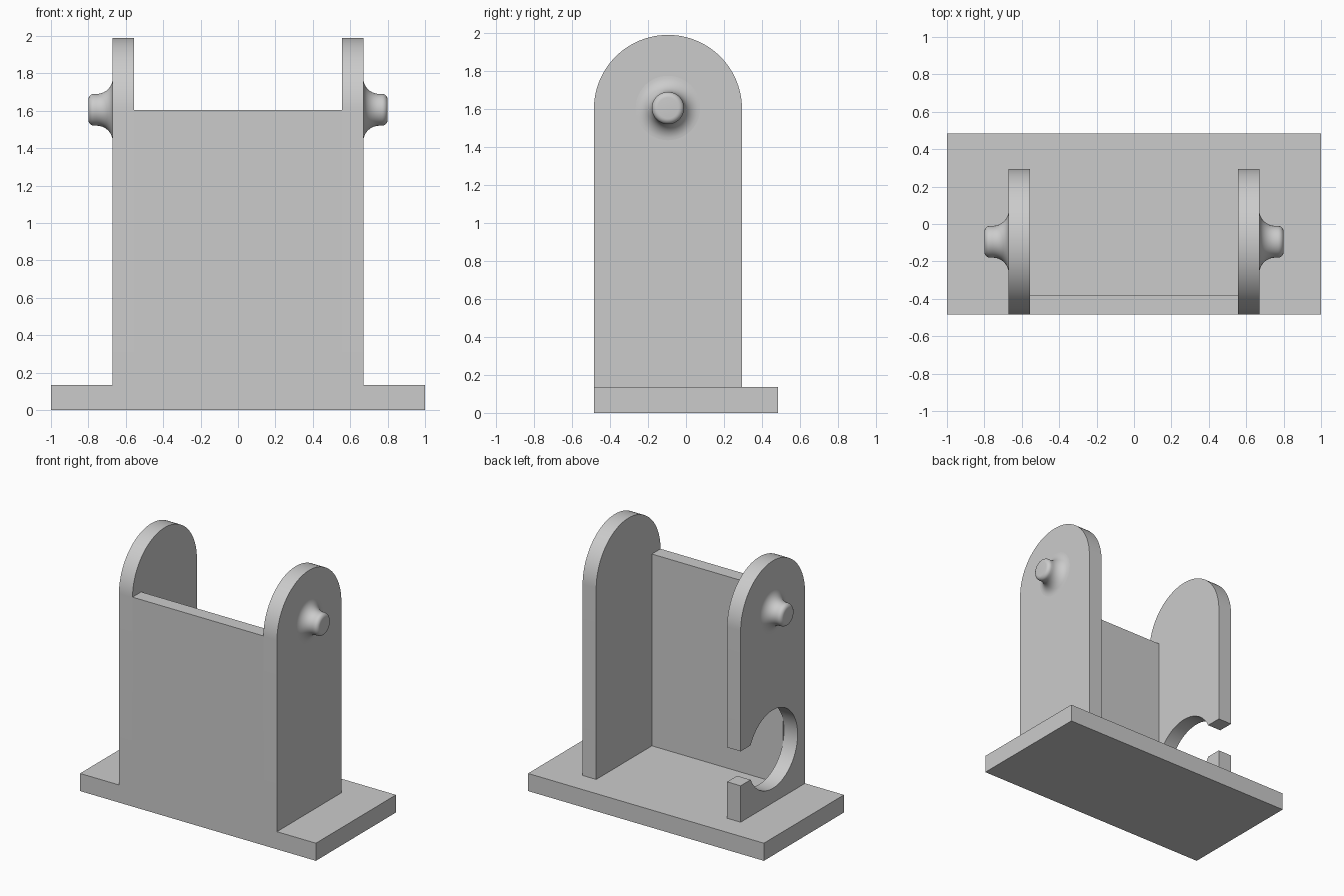
import bpy
import bmesh
from math import sin, cos, pi, asin, radians
from mathutils import Vector

cube = bpy.data.objects.get("Cube")
if cube:
    bpy.data.objects.remove(cube, do_unlink=True)

# Main dimensions
HALF_DEPTH = 0.485
BASE_TOP = 0.135
WALL_IN, WALL_OUT = 0.555, 0.67
AXIS_Y, AXIS_Z = -0.095, 1.6
ROUND = 0.39

grey = bpy.data.materials.new("plain grey")
grey.use_nodes = True
colour = (0.6, 0.6, 0.6, 1)
grey.diffuse_color = colour
grey.node_tree.nodes["Principled BSDF"].inputs["Base Color"].default_value = colour


def finish(name, bm):
    bmesh.ops.recalc_face_normals(bm, faces=bm.faces)
    mesh = bpy.data.meshes.new(name)
    bm.to_mesh(mesh)
    bm.free()
    mesh.materials.append(grey)
    obj = bpy.data.objects.new(name, mesh)
    bpy.context.collection.objects.link(obj)
    bpy.ops.object.select_all(action='DESELECT')
    obj.select_set(True)
    bpy.context.view_layer.objects.active = obj
    bpy.ops.object.shade_smooth_by_angle(angle=radians(30))
    return obj


def arc(cy, cz, r, start, end, steps):
    angles = [start + (end - start) * i / steps for i in range(steps + 1)]
    return [(cy + r * cos(a), cz + r * sin(a)) for a in angles]


def extrude_x(name, profile, x0, x1):
    """Extrude a (y, z) outline from x0 to x1."""
    bm = bmesh.new()
    face = bm.faces.new([bm.verts.new((x0, y, z)) for y, z in profile])
    new = bmesh.ops.extrude_face_region(bm, geom=[face])["geom"]
    bmesh.ops.translate(bm, vec=(x1 - x0, 0, 0),
                        verts=[v for v in new if isinstance(v, bmesh.types.BMVert)])
    return finish(name, bm)


def rect(y0, y1, z0, z1):
    return [(y0, z0), (y1, z0), (y1, z1), (y0, z1)]


def knob(name, side):
    """Flared pivot stub, revolved around the x axis."""
    fillet, edge, tip, radius = 0.085, 0.03, 0.8, 0.085
    profile = [(WALL_OUT, 0)]
    profile += arc(WALL_OUT + fillet, radius + fillet, fillet, pi, 1.5 * pi, 10)
    profile += arc(tip - edge, radius - edge, edge, pi / 2, 0, 6)
    profile += [(tip, 0)]
    bm = bmesh.new()
    verts = [bm.verts.new((side * x, AXIS_Y, AXIS_Z + 0.005 + r)) for x, r in profile]
    edges = [bm.edges.new(pair) for pair in zip(verts, verts[1:])]
    bmesh.ops.spin(bm, geom=verts + edges, cent=Vector((0, AXIS_Y, AXIS_Z + 0.005)),
                   axis=(1, 0, 0), angle=2 * pi, steps=48)
    bmesh.ops.remove_doubles(bm, verts=bm.verts, dist=0.0001)
    return finish(name, bm)


# Base plate and front panel
extrude_x("base_plate", rect(-HALF_DEPTH, HALF_DEPTH, 0, BASE_TOP), -1, 1)
extrude_x("front_panel", rect(-HALF_DEPTH, -0.38, BASE_TOP, AXIS_Z + 0.005),
          -WALL_IN, WALL_IN)

# Round-topped side walls
back = AXIS_Y + ROUND
dome = arc(AXIS_Y, AXIS_Z, ROUND, 0, pi, 48)
outline = dome + [(-HALF_DEPTH, BASE_TOP), (back, BASE_TOP)]
extrude_x("left_wall", outline, WALL_IN, WALL_OUT)

# Right wall has a round cut-out opening through a slot at its back edge
hole_z, hole_r, half_slot = 0.546, 0.3, 0.132
a = asin(half_slot / hole_r)
cutout = [(back, hole_z - half_slot)]
cutout += arc(AXIS_Y, hole_z, hole_r, 2 * pi - a, a, 48)
cutout += [(back, hole_z + half_slot)]
extrude_x("right_wall", outline + cutout, -WALL_OUT, -WALL_IN)

# Pivot knobs on the outside of both walls
for label, side in (("left", 1), ("right", -1)):
    knob(label + "_pivot_knob", side)
